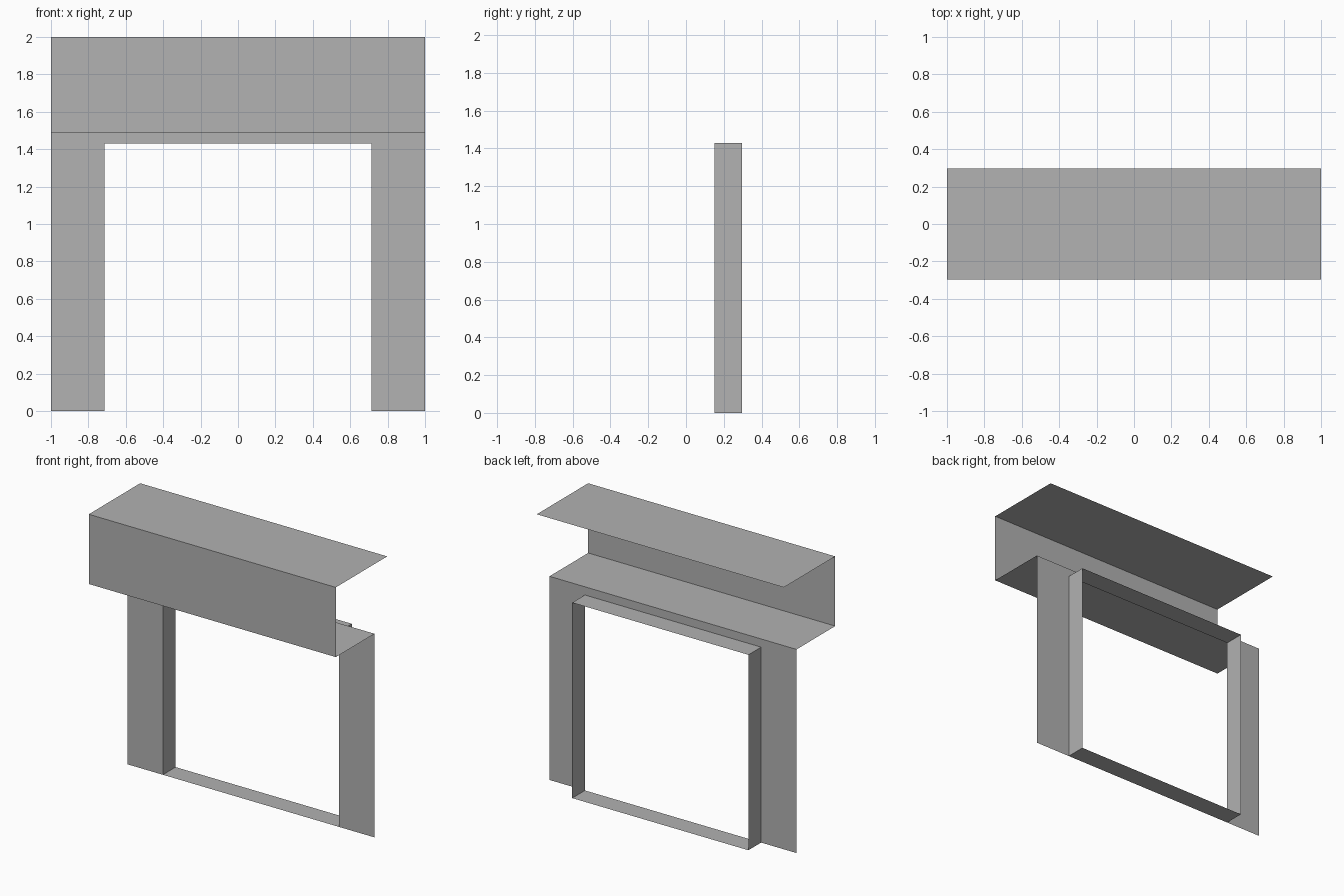
import bpy
import bmesh

old = bpy.data.objects.get("Cube")
if old:
    bpy.data.objects.remove(old, do_unlink=True)

# Main dimensions
HALF_W = 1.0        # half width of canopy and wall
HALF_D = 0.297      # half depth
WALL_Y = 0.15       # plane of the wall
TOP, SHELF = 2.0, 1.49
OPEN_X, OPEN_Z = 0.713, 1.43

grey = bpy.data.materials.new("plain_grey")
grey.use_nodes = True
colour = (0.445, 0.445, 0.445, 1)
grey.diffuse_color = colour
grey.node_tree.nodes["Principled BSDF"].inputs["Base Color"].default_value = colour


def finish(name, bm):
    mesh = bpy.data.meshes.new(name)
    bm.to_mesh(mesh)
    bm.free()
    mesh.materials.append(grey)
    obj = bpy.data.objects.new(name, mesh)
    bpy.context.collection.objects.link(obj)


def sweep(name, profile, offset, closed=False):
    """Extrude an outline of points into a thin open sheet."""
    bm = bmesh.new()
    verts = [bm.verts.new(p) for p in profile]
    pairs = list(zip(verts, verts[1:]))
    if closed:
        pairs.append((verts[-1], verts[0]))
    edges = [bm.edges.new(p) for p in pairs]
    result = bmesh.ops.extrude_edge_only(bm, edges=edges)
    moved = [g for g in result["geom"] if isinstance(g, bmesh.types.BMVert)]
    bmesh.ops.translate(bm, verts=moved, vec=offset)
    bmesh.ops.recalc_face_normals(bm, faces=bm.faces)
    finish(name, bm)


# Canopy: top sheet, front fascia and shelf folded from one profile
sweep("canopy", [(-HALF_W, HALF_D, TOP), (-HALF_W, -HALF_D, TOP),
                 (-HALF_W, -HALF_D, SHELF), (-HALF_W, WALL_Y, SHELF)],
      (2 * HALF_W, 0, 0))

# Wall: one sheet shaped as two piers joined by a lintel
bm = bmesh.new()
outline = [(-HALF_W, 0), (-OPEN_X, 0), (-OPEN_X, OPEN_Z), (OPEN_X, OPEN_Z),
           (OPEN_X, 0), (HALF_W, 0), (HALF_W, SHELF), (-HALF_W, SHELF)]
bm.faces.new([bm.verts.new((x, WALL_Y, z)) for x, z in outline])
finish("wall", bm)

# Opening frame: jambs, head and sill running back from the wall
corners = [(-OPEN_X, 0), (OPEN_X, 0), (OPEN_X, OPEN_Z), (-OPEN_X, OPEN_Z)]
sweep("opening_frame", [(x, WALL_Y, z) for x, z in corners],
      (0, HALF_D - WALL_Y, 0), closed=True)
